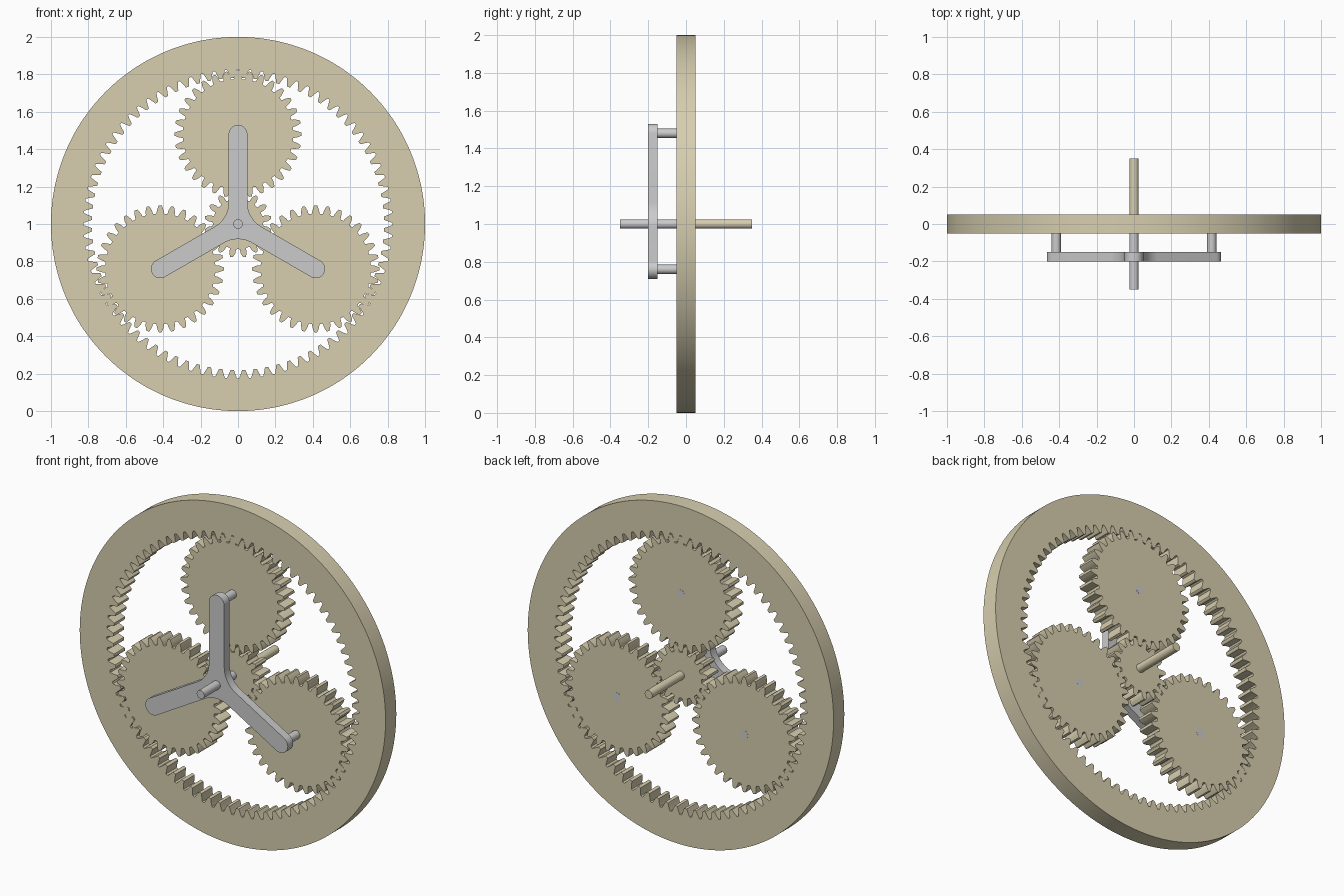
import bpy, bmesh
from math import sin, cos, tan, pi, acos, sqrt, radians

if "Cube" in bpy.data.objects:
    bpy.data.objects.remove(bpy.data.objects["Cube"])

M = 0.02            # gear module (pitch diameter / teeth)
HALF = 0.05         # half thickness of the gears
CZ = 1.0            # height of the main axis
ORBIT = 0.48        # planet distance from the axis
ARMS = [radians(a) for a in (90, 210, 330)]

cream = bpy.data.materials.new("cream")
cream.diffuse_color = (0.68, 0.62, 0.43, 1)
cream.use_nodes = True
cream.node_tree.nodes["Principled BSDF"].inputs["Base Color"].default_value = cream.diffuse_color


def finish(name, bm, mat=None, angle=30):
    bmesh.ops.recalc_face_normals(bm, faces=bm.faces)
    me = bpy.data.meshes.new(name)
    bm.to_mesh(me)
    bm.free()
    ob = bpy.data.objects.new(name, me)
    bpy.context.collection.objects.link(ob)
    if mat:
        me.materials.append(mat)
    bpy.ops.object.select_all(action='DESELECT')
    ob.select_set(True)
    bpy.context.view_layer.objects.active = ob
    bpy.ops.object.shade_smooth_by_angle(angle=radians(angle))
    return ob


def tooth_outline(n, root, tip, phase):
    """Polar outline (angle, radius) of n involute teeth, one tooth centred on phase."""
    def half_angle(r):
        c = min(1, n * M / 2 * cos(radians(20)) / r)
        a, p = acos(c), radians(20)
        return pi / (2 * n) + (tan(p) - p) - (tan(a) - a)
    radii = [root + 0.005 + (tip - root - 0.005) * i / 5 for i in range(6)]
    flank = [(half_angle(r), r) for r in radii]
    # small fillet into the root circle
    a0 = flank[0][0]
    flank = [(a0 + (pi / n - a0) * 0.5, root), (a0 + (pi / n - a0) * 0.15, root + 0.0015)] + flank
    tooth = [(-a, r) for a, r in flank] + [(a, r) for a, r in reversed(flank)]
    return [(phase + 2 * pi * k / n + a, r) for k in range(n) for a, r in tooth]


def prism(name, pts, y0, y1, mat=None):
    bm = bmesh.new()
    f = bm.faces.new([bm.verts.new((x, y0, z)) for x, z in pts])
    ext = bmesh.ops.extrude_face_region(bm, geom=[f], use_keep_orig=True)
    for v in ext['geom']:
        if isinstance(v, bmesh.types.BMVert):
            v.co.y = y1
    return finish(name, bm, mat)


def gear(name, n, cx, cz, phase):
    pts = tooth_outline(n, n * M / 2 - 0.025, n * M / 2 + 0.02, phase)
    prism(name, [(cx + r * cos(a), cz + r * sin(a)) for a, r in pts], -HALF, HALF, cream)


def rod(name, x, z, y0, y1, mat=None, r=0.025, n=32):
    prism(name, [(x + r * cos(2 * pi * i / n), z + r * sin(2 * pi * i / n)) for i in range(n)], y0, y1, mat)


# ring gear: its gaps have the shape of external teeth
inner = tooth_outline(80, 0.78, 0.825, 0)
bm = bmesh.new()
loops = []
for y in (-HALF, HALF):
    loops.append([bm.verts.new((r * cos(a), y, CZ + r * sin(a))) for a, r in inner])
    loops.append([bm.verts.new((cos(a), y, CZ + sin(a))) for a, r in inner])
for p, q in ((0, 1), (1, 3), (3, 2), (2, 0)):
    for i in range(len(inner)):
        j = (i + 1) % len(inner)
        bm.faces.new((loops[p][i], loops[p][j], loops[q][j], loops[q][i]))
finish("ring_gear", bm, cream)

# sun gear and its shaft
gear("sun_gear", 16, 0, CZ, pi / 16)
rod("sun_shaft", 0, CZ, HALF, 0.35, cream)

# planet gears with carrier pins
for k, t in enumerate(ARMS):
    x, z = ORBIT * cos(t), CZ + ORBIT * sin(t)
    gear(f"planet_gear_{k + 1}", 32, x, z, 0)
    rod(f"carrier_pin_{k + 1}", x, z, -0.15, HALF + 0.0005)

# three-armed carrier with rounded tips and filleted hub
W, R = 0.05, 0.15
outline = []
for t in ARMS:
    for i in range(17):
        a = t - pi / 2 + pi * i / 16
        outline.append((ORBIT * cos(t) + W * cos(a), CZ + ORBIT * sin(t) + W * sin(a)))
    b = t + pi / 3
    d = (W + R) / sin(pi / 3)
    for i in range(13):
        a = b + pi + pi / 6 - pi / 3 * i / 12
        a = 2 * (b + pi) - a if i < 0 else a
        outline.append((d * cos(b) + R * cos(a), CZ + d * sin(b) + R * sin(a)))
prism("carrier", outline, -0.20, -0.15)
rod("carrier_shaft", 0, CZ, -0.35, -HALF)
